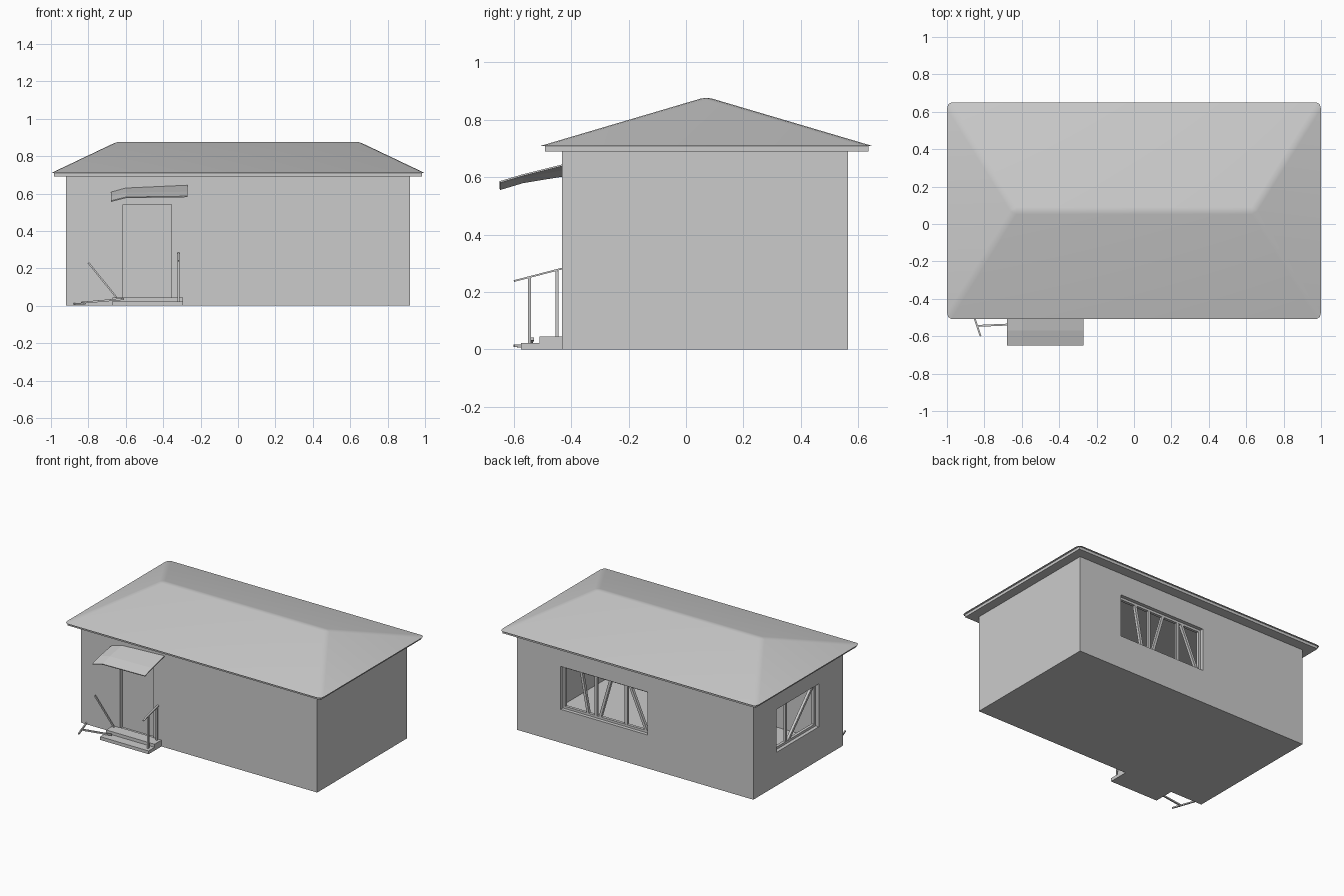
import bpy, bmesh, math
from mathutils import Vector, Matrix

if "Cube" in bpy.data.objects:
    bpy.data.objects.remove(bpy.data.objects["Cube"])


def finish(name, bm):
    bmesh.ops.recalc_face_normals(bm, faces=bm.faces)
    me = bpy.data.meshes.new(name)
    bm.to_mesh(me)
    bm.free()
    ob = bpy.data.objects.new(name, me)
    bpy.context.collection.objects.link(ob)
    return ob


def box(name, x0, x1, y0, y1, z0, z1):
    bm = bmesh.new()
    m = Matrix.Translation(((x0 + x1) / 2, (y0 + y1) / 2, (z0 + z1) / 2)) \
        @ Matrix.Diagonal((x1 - x0, y1 - y0, z1 - z0, 1))
    bmesh.ops.create_cube(bm, size=1, matrix=m)
    return finish(name, bm)


def bar(name, a, b, w=0.01, d=None):
    """Square-section bar between two points."""
    a, b = Vector(a), Vector(b)
    rot = (b - a).to_track_quat('Z', 'Y').to_matrix().to_4x4()
    bm = bmesh.new()
    m = Matrix.Translation((a + b) / 2) @ rot @ Matrix.Diagonal((w, d or w, (b - a).length, 1))
    bmesh.ops.create_cube(bm, size=1, matrix=m)
    return finish(name, bm)


# Walls: hollow box with two window openings and a door recess
X, Y0, Y1, T = 0.92, -0.433, 0.565, 0.05
BX0, BX1, LY0, LY1, WZ0, WZ1 = -0.095, 0.58, -0.164, 0.307, 0.235, 0.537
walls = box("walls", -X, X, Y0, Y1, 0, 0.695)
cutters = [
    box("room_cutter", -X + T, X - T, Y0 + T, Y1 - T, 0.02, 0.68),
    box("back_window_cutter", BX0, BX1, Y1 - T - 0.02, Y1 + 0.1, WZ0, WZ1),
    box("side_window_cutter", -X - 0.1, -X + T + 0.02, LY0, LY1, WZ0, WZ1),
    box("door_cutter", -0.615, -0.355, Y0 - 0.1, Y0 + 0.025, 0.04, 0.54),
]
for c in cutters:
    mod = walls.modifiers.new(c.name, 'BOOLEAN')
    mod.operation = 'DIFFERENCE'
    mod.solver = 'EXACT'
    mod.object = c
    c.hide_render = True
    c.hide_set(True)

# Eaves slab under the roof
box("eaves", -0.985, 0.985, -0.492, 0.636, 0.69, 0.71)

# Hipped roof with softened ridge and hips
bm = bmesh.new()
ry0, ry1, rm = -0.508, 0.65, 0.071
base = [bm.verts.new((x, y, 0.709)) for x, y in ((-1, ry0), (1, ry0), (1, ry1), (-1, ry1))]
left, right = (bm.verts.new((x, rm, 0.880)) for x in (-0.64, 0.64))
a, b, c, d = base
for f in ((a, b, right, left), (b, c, right), (c, d, left, right), (d, a, left), (d, c, b, a)):
    bm.faces.new(f)
soft = [e for e in bm.edges if left in e.verts or right in e.verts]
bmesh.ops.bevel(bm, geom=soft, offset=0.02, segments=2, profile=0.5,
                affect='EDGES', clamp_overlap=True)
roof = finish("roof", bm)
bpy.context.view_layer.objects.active = roof
roof.select_set(True)
bpy.ops.object.shade_smooth_by_angle(angle=math.radians(25))
roof.select_set(False)

# Window frames and broken glazing bars
F = 0.016
by0, by1 = Y1 - 0.045, Y1 - 0.025
lx0, lx1 = -X + 0.025, -X + 0.045
for i, (z0, z1) in enumerate(((WZ0, WZ0 + F), (WZ1 - F, WZ1))):
    box(f"back_frame_rail_{i}", BX0, BX1, by0, by1, z0, z1)
    box(f"side_frame_rail_{i}", lx0, lx1, LY0, LY1, z0, z1)
for i in (0, 1):
    x = (BX0, BX1 - F)[i]
    y = (LY0, LY1 - F)[i]
    box(f"back_frame_stile_{i}", x, x + F, by0, by1, WZ0, WZ1)
    box(f"side_frame_stile_{i}", lx0, lx1, y, y + F, WZ0, WZ1)
ym, xm = Y1 - 0.035, -X + 0.035
for i, (xt, xb) in enumerate(((0.44, 0.385), (0.325, 0.325), (0.21, 0.295),
                              (0.09, 0.09), (0.06, -0.07))):
    bar(f"back_window_slat_{i}", (xt, ym, WZ1 - 0.005), (xb, ym, WZ0 + 0.005), 0.02, 0.018)
for i, (yt, yb) in enumerate(((0.16, 0.16), (-0.145, 0.14))):
    bar(f"side_window_slat_{i}", (xm, yt, WZ1 - 0.005), (xm, yb, WZ0 + 0.005), 0.018)

# Sagging canopy sheet over the door
bm = bmesh.new()
rows = []
for y, zs in ((-0.43, (0.608, 0.63, 0.645)), (-0.57, (0.585, 0.605, 0.61)),
              (-0.65, (0.561, 0.581, 0.586))):
    rows.append([bm.verts.new((x, y, z)) for x, z in zip((-0.68, -0.6, -0.27), zs)])
for r0, r1 in zip(rows, rows[1:]):
    for i in range(2):
        bm.faces.new((r1[i], r1[i + 1], r0[i + 1], r0[i]))
canopy = finish("canopy", bm)
sol = canopy.modifiers.new("thickness", 'SOLIDIFY')
sol.thickness = 0.006

# Door steps
box("upper_step", -0.67, -0.293, -0.51, Y0 + 0.005, 0, 0.045)
box("lower_step", -0.67, -0.293, -0.576, -0.505, 0, 0.023)

# Standing handrail
bar("rail_post_front", (-0.318, -0.545, 0.02), (-0.318, -0.545, 0.25), 0.01)
bar("rail_post_back", (-0.318, -0.45, 0.04), (-0.318, -0.45, 0.274), 0.01)
bar("handrail", (-0.318, -0.6, 0.238), (-0.318, -0.43, 0.282), 0.012, 0.006)

# Collapsed handrail
bar("leaning_post", (-0.65, -0.45, 0.045), (-0.80, -0.45, 0.23), 0.009)
bar("fallen_post", (-0.61, -0.535, 0.036), (-0.84, -0.545, 0.016), 0.01)
bar("fallen_handrail", (-0.877, -0.43, 0.010), (-0.82, -0.6, 0.012), 0.009, 0.009)
